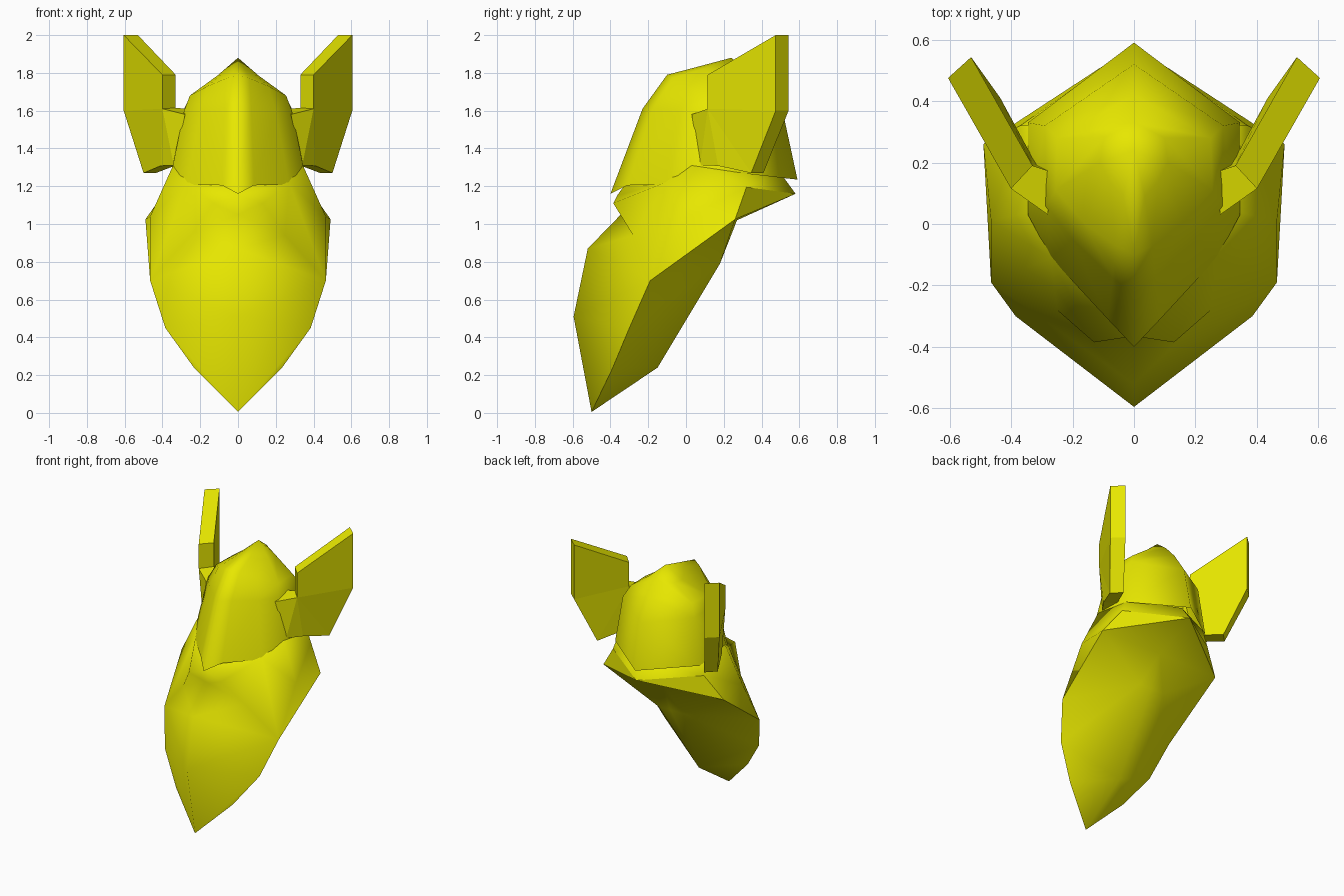
import bpy, bmesh, math

if "Cube" in bpy.data.objects:
    bpy.data.objects.remove(bpy.data.objects["Cube"])

yellow = bpy.data.materials.new("bright yellow")
yellow.diffuse_color = (0.8, 0.8, 0.0, 1)
yellow.use_nodes = True
yellow.node_tree.nodes["Principled BSDF"].inputs["Base Color"].default_value = yellow.diffuse_color


def build(name, verts, faces, smooth_angle=None, sharp=()):
    """Half mesh on +x, mirrored to -x, one colour; sharp lists creased edges."""
    mesh = bpy.data.meshes.new(name)
    mesh.from_pydata(verts, [], faces)
    obj = bpy.data.objects.new(name, mesh)
    bpy.context.collection.objects.link(obj)
    bm = bmesh.new()
    bm.from_mesh(mesh)
    bmesh.ops.remove_doubles(bm, verts=bm.verts, dist=0.0005)
    geom = bm.verts[:] + bm.edges[:] + bm.faces[:]
    bmesh.ops.mirror(bm, geom=geom, axis='X', merge_dist=0.001)
    bmesh.ops.remove_doubles(bm, verts=bm.verts, dist=0.0005)
    bmesh.ops.recalc_face_normals(bm, faces=bm.faces)
    bm.to_mesh(mesh)
    bm.free()
    mesh.materials.append(yellow)
    if smooth_angle:
        bpy.ops.object.select_all(action='DESELECT')
        obj.select_set(True)
        bpy.context.view_layer.objects.active = obj
        bpy.ops.object.shade_smooth_by_angle(angle=math.radians(smooth_angle))
        key = lambda v: (round(abs(v[0]), 3), round(v[1], 3), round(v[2], 3))
        creases = [{key(a), key(b)} for a, b in sharp]
        for e in mesh.edges:
            if {key(mesh.vertices[i].co) for i in e.vertices} in creases:
                e.use_edge_sharp = True
    return obj


# Bearded head: named points on the right half
P = {
    "tip": (0, -.50, .005), "front": (0, -.595, .51), "chin": (0, -.52, .87),
    "mouth": (0, -.345, 1.05), "lip": (0, -.365, 1.15), "nose": (0, -.30, 1.24),
    "ridge1": (.23, -.39, .235), "ridge2": (.385, -.30, .45), "jaw": (.465, -.19, .70),
    "cheek": (.25, -.28, .94), "whisker": (.13, -.385, 1.11),
    "brow": (.27, -.11, 1.22), "temple": (.335, .04, 1.33),
    "bulge": (.465, .01, 1.04),
    "ear": (.37, .32, 1.195), "flare": (.49, .26, 1.025),
    "nape": (0, .58, 1.16), "hollow": (0, .27, 1.02),
    "back": (.10, .18, .79), "back_mid": (0, .18, .79), "under": (0, -.15, .24),
    "cap_side": (.33, .32, 1.30), "cap_back": (0, .50, 1.27), "cap_mid": (0, .05, 1.27),
}
head_faces = [
    # beard front
    "tip front ridge2 ridge1", "front chin jaw ridge2", "chin cheek jaw", "chin mouth cheek",
    # moustache and cheeks
    "mouth lip whisker", "mouth whisker cheek", "lip nose brow whisker",
    "whisker brow cheek", "cheek brow jaw", "brow bulge jaw", "brow temple bulge",
    # sides and neck flare
    "jaw bulge flare", "bulge ear flare", "bulge temple ear", "temple cap_side ear",
    "ear cap_side cap_back nape", "ear nape flare", "nape hollow flare",
    # back and underside
    "hollow back flare", "hollow back_mid back", "jaw flare back",
    "jaw back ridge2", "ridge2 back under", "ridge2 under ridge1", "ridge1 under tip",
    "under back back_mid",
    # top, hidden under the helmet
    "nose brow cap_mid", "brow temple cap_mid", "temple cap_side cap_mid",
    "cap_side cap_back cap_mid",
]
head_creases = ["tip ridge1", "ridge1 ridge2", "ridge2 jaw", "jaw flare", "flare ear",
                "flare nape", "ear nape"]
keys = list(P)
build("bearded_head", [P[k] for k in keys],
      [[keys.index(k) for k in f.split()] for f in head_faces], 100,
      [[P[k] for k in c.split()] for c in head_creases])

# Helmet shell: rings from front centre round to back centre, rim upwards
rings = [
    [(0, -.40, 1.16), (.085, -.31, 1.205), (.27, -.11, 1.207), (.345, .03, 1.31),
     (.345, .33, 1.265), (0, .59, 1.235)],
    [(0, -.23, 1.61), (.07, -.175, 1.61), (.20, -.05, 1.60), (.285, .06, 1.60),
     (.29, .32, 1.60), (0, .52, 1.56)],
    [(0, -.10, 1.79), (.06, -.07, 1.772), (.16, 0, 1.73), (.255, .11, 1.68),
     (.25, .28, 1.68), (0, .42, 1.71)],
    [(0, .06, 1.832), (.035, .09, 1.82), (.08, .14, 1.80), (.11, .20, 1.785),
     (.10, .28, 1.79), (0, .33, 1.81)],
    [(0, .24, 1.88)] * 6,
]
n = 6
helmet_faces = []
for r in range(4):
    for c in range(n - 1):
        a, b = r * n + c, (r + 1) * n + c
        helmet_faces.append([a, a + 1, b] if r == 3 else [a, a + 1, b + 1, b])
build("helmet", [v for ring in rings for v in ring], helmet_faces, 90)

# Wings: outer outline and matching inner outline, bent where they meet the helmet
outer = [(.28, .03, 1.58), (.40, .115, 1.61), (.40, .115, 1.79), (.605, .475, 2.0),
         (.605, .475, 1.60), (.50, .345, 1.27), (.41, .17, 1.308), (.34, .075, 1.31)]
inner = [(.27, .17, 1.61), (.33, .19, 1.615), (.33, .19, 1.79), (.53, .543, 2.0),
         (.53, .543, 1.60), (.435, .41, 1.27), (.335, .225, 1.308), (.30, .19, 1.31)]
n = len(outer)
wing_faces = [[i, (i + 1) % n, n + (i + 1) % n, n + i] for i in range(n)]
for off in (0, n):
    wing_faces += [[off + i for i in f]
                   for f in ([0, 1, 7], [1, 6, 7], [1, 5, 6], [1, 4, 5], [1, 2, 3, 4])]
build("wings", outer + inner, wing_faces)
